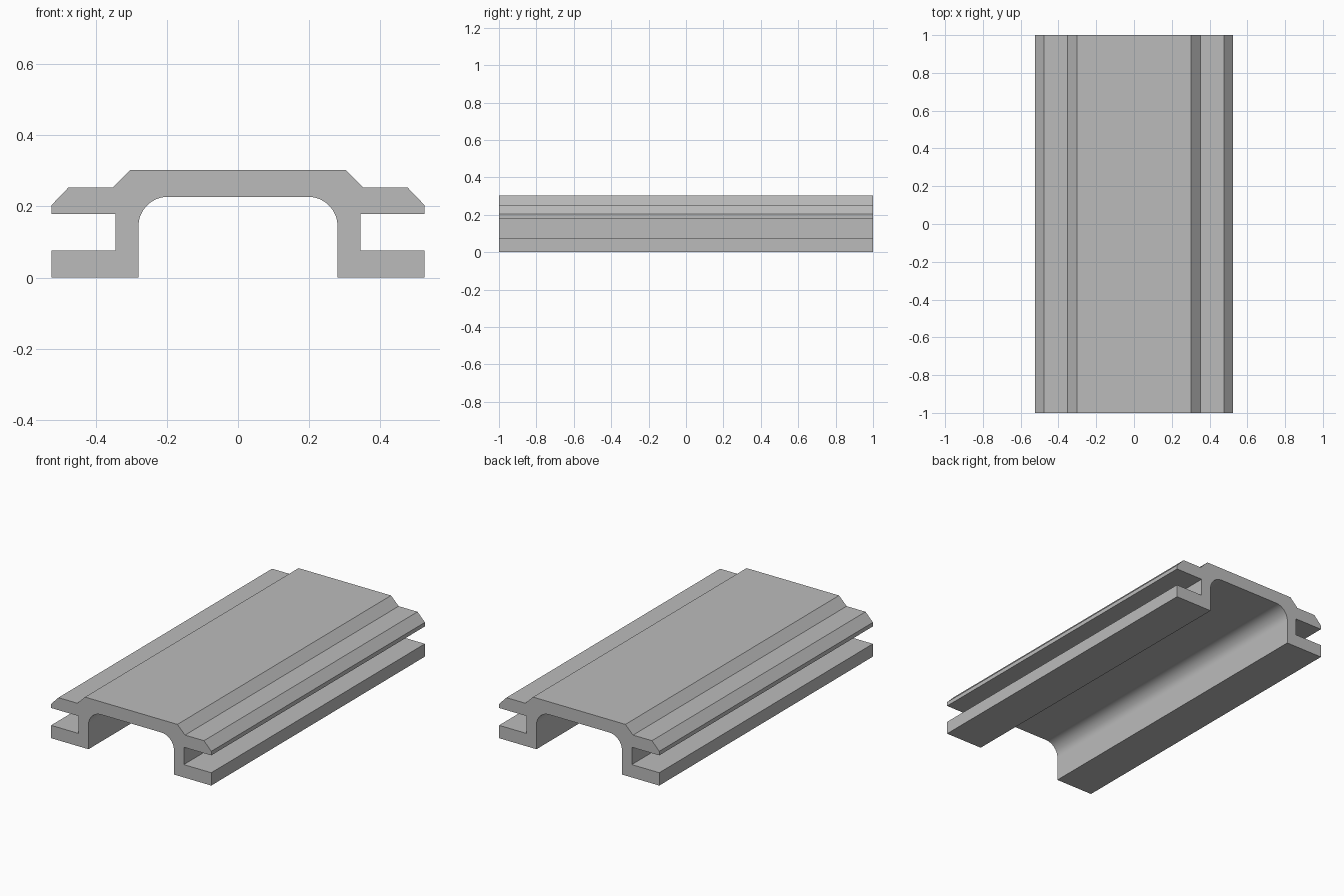
import bpy
import bmesh
from math import cos, sin, radians

cube = bpy.data.objects.get("Cube")
if cube:
    bpy.data.objects.remove(cube, do_unlink=True)

LENGTH = 2.0
RADIUS = 0.083
INNER_X, INNER_TOP = 0.28, 0.227

# Light grey metal
metal = bpy.data.materials.new("light_grey_metal")
metal.use_nodes = True
colour = (0.5, 0.5, 0.5, 1)
metal.diffuse_color = colour
metal.node_tree.nodes["Principled BSDF"].inputs["Base Color"].default_value = colour

# Outer half profile, from the crown down the side to the foot
half = [(0.303, 0.303), (0.353, 0.253), (0.477, 0.253), (0.525, 0.203),
        (0.525, 0.179), (0.345, 0.179), (0.345, 0.076), (0.525, 0.076),
        (0.525, 0.0), (INNER_X, 0.0)]

# Rounded inner corner of the channel
STEPS = 16
for i in range(STEPS + 1):
    a = radians(90 * i / STEPS)
    half.append((INNER_X - RADIUS + RADIUS * cos(a),
                 INNER_TOP - RADIUS + RADIUS * sin(a)))

# Mirror the half profile and extrude it along the rail
outline = half + [(-x, z) for x, z in reversed(half)]
bm = bmesh.new()
end = bm.faces.new([bm.verts.new((x, -LENGTH / 2, z)) for x, z in outline])
result = bmesh.ops.extrude_face_region(bm, geom=[end], use_keep_orig=True)
moved = [v for v in result["geom"] if isinstance(v, bmesh.types.BMVert)]
bmesh.ops.translate(bm, verts=moved, vec=(0, LENGTH, 0))
bmesh.ops.recalc_face_normals(bm, faces=bm.faces)

mesh = bpy.data.meshes.new("channel_rail")
bm.to_mesh(mesh)
bm.free()
mesh.materials.append(metal)
rail = bpy.data.objects.new("channel_rail", mesh)
bpy.context.collection.objects.link(rail)

# Smooth only the rounded inner corners
bpy.context.view_layer.objects.active = rail
rail.select_set(True)
bpy.ops.object.shade_smooth_by_angle(angle=radians(30))
